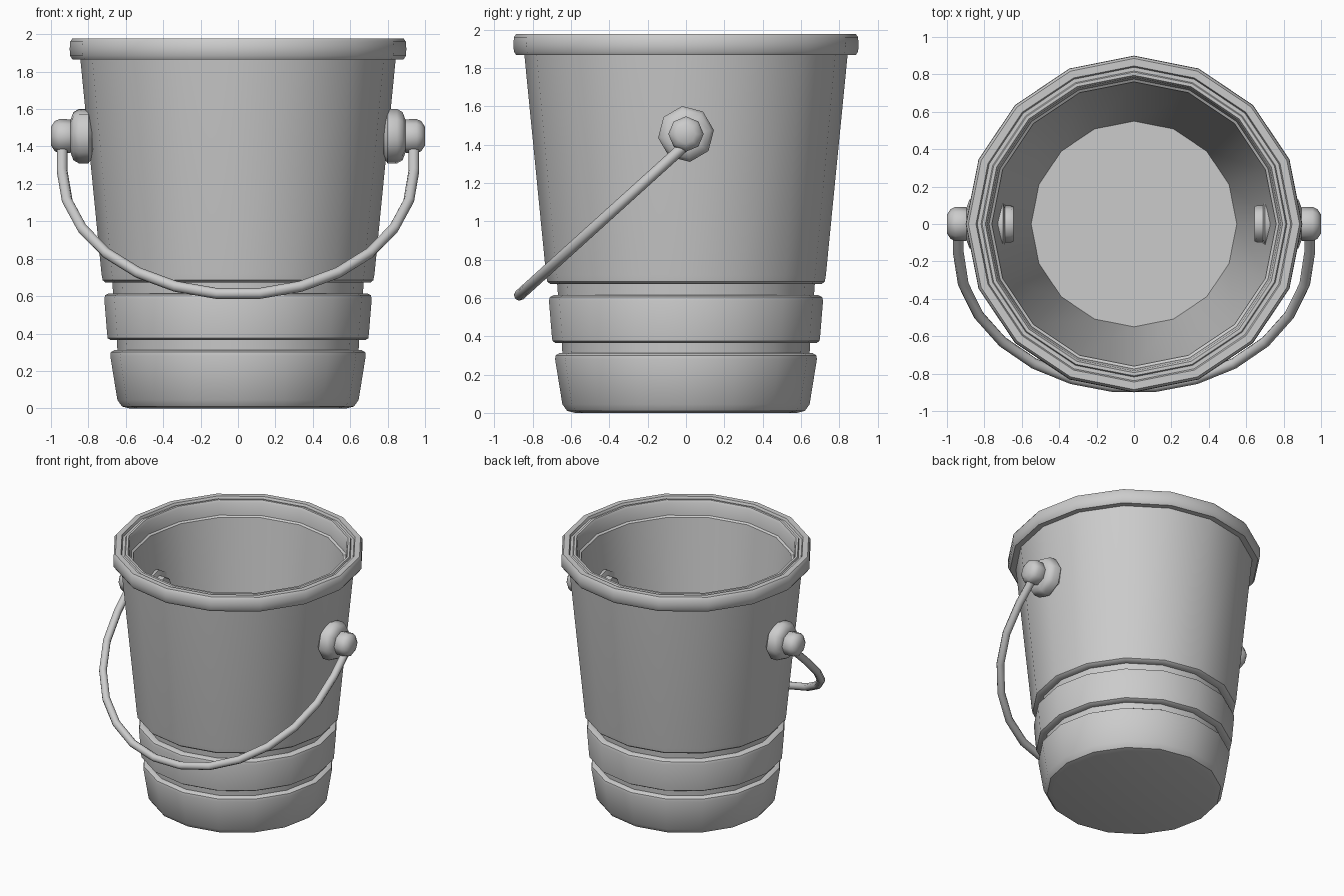
import bpy, bmesh, math
from mathutils import Matrix, Vector

if "Cube" in bpy.data.objects:
    bpy.data.objects.remove(bpy.data.objects["Cube"])


def lathe(name, profile, sides, phase=0.0, matrix=None, smooth=40):
    """Revolve an open (radius, height) profile about z and cap both ends."""
    bm = bmesh.new()
    rings = []
    for r, h in profile:
        ring = []
        for i in range(sides):
            a = phase + 2 * math.pi * i / sides
            ring.append(bm.verts.new((r * math.cos(a), r * math.sin(a), h)))
        rings.append(ring)
    for lo, hi in zip(rings, rings[1:]):
        for i in range(sides):
            j = (i + 1) % sides
            bm.faces.new((lo[i], lo[j], hi[j], hi[i]))
    bm.faces.new(rings[0][::-1])
    bm.faces.new(rings[-1])
    if matrix:
        bm.transform(matrix)
    bmesh.ops.recalc_face_normals(bm, faces=bm.faces[:])
    mesh = bpy.data.meshes.new(name)
    bm.to_mesh(mesh)
    bm.free()
    ob = bpy.data.objects.new(name, mesh)
    bpy.context.collection.objects.link(ob)
    smooth_object(ob, smooth)
    return ob


def smooth_object(ob, angle):
    bpy.ops.object.select_all(action='DESELECT')
    ob.select_set(True)
    bpy.context.view_layer.objects.active = ob
    bpy.ops.object.shade_smooth_by_angle(angle=math.radians(angle))


# Bucket: outer wall with two grooves, rim, inner wall and floor
outer = [
    (0.58, 0.0), (0.62, 0.01), (0.645, 0.045), (0.683, 0.28), (0.68, 0.30), (0.66, 0.312),
    (0.645, 0.312), (0.648, 0.364),
    (0.68, 0.364), (0.697, 0.375), (0.70, 0.40), (0.715, 0.585), (0.71, 0.605), (0.69, 0.615),
    (0.668, 0.615), (0.672, 0.672),
    (0.708, 0.672), (0.724, 0.685), (0.73, 0.72), (0.843, 1.866),
]
rim = [
    (0.885, 1.866), (0.898, 1.885), (0.90, 1.92), (0.898, 1.96), (0.885, 1.978),
    (0.845, 1.978), (0.838, 1.96), (0.818, 1.96), (0.812, 1.972), (0.795, 1.972),
]
inner = [(0.785, 1.955), (0.775, 1.86), (0.76, 1.85), (0.55, 0.06)]
lathe("bucket", outer + rim + inner, 16)

# Handle pivots on both sides: washer outside, rivet head inside, round knob
PIVOT_Z = 1.455
washer = [(0.095, 0.645), (0.10, 0.66), (0.10, 0.69), (0.14, 0.70), (0.12, 0.78),
          (0.147, 0.80), (0.147, 0.85), (0.13, 0.88), (0.09, 0.895)]
knob = [(0.075, 0.87), (0.09, 0.90), (0.092, 0.955), (0.08, 0.98), (0.05, 1.0)]
for side, label in ((1, "right"), (-1, "left")):
    m = Matrix.Translation((0, 0, PIVOT_Z)) @ Matrix.Rotation(side * math.pi / 2, 4, 'Y')
    lathe(label + "_washer", washer, 8, math.radians(8), m, 50)
    lathe(label + "_knob", knob, 8, 0, m, 50)

# Handle: tilted arch with short straight ends
start = Vector((0, 0, 1.40))
down = Vector((0, -0.87, -0.787))
length = down.length
down.normalize()
straight, half_width, steps = 0.2, 0.94, 13
path = [start - down * 0.03 + Vector((half_width, 0, 0))]
for i in range(steps + 1):
    a = math.pi * i / steps
    depth = straight + (length - straight) * math.sin(a) * 1.006
    path.append(start + down * depth + Vector((half_width * math.cos(a), 0, 0)))
path.append(start - down * 0.03 - Vector((half_width, 0, 0)))

curve = bpy.data.curves.new("handle_path", 'CURVE')
curve.dimensions = '3D'
curve.bevel_depth = 0.029
curve.bevel_resolution = 2
curve.use_fill_caps = True
spline = curve.splines.new('POLY')
spline.points.add(len(path) - 1)
for point, co in zip(spline.points, path):
    point.co = (*co, 1)
handle = bpy.data.objects.new("handle", curve)
bpy.context.collection.objects.link(handle)
bpy.ops.object.select_all(action='DESELECT')
handle.select_set(True)
bpy.context.view_layer.objects.active = handle
bpy.ops.object.convert(target='MESH')
smooth_object(bpy.context.view_layer.objects.active, 50)
